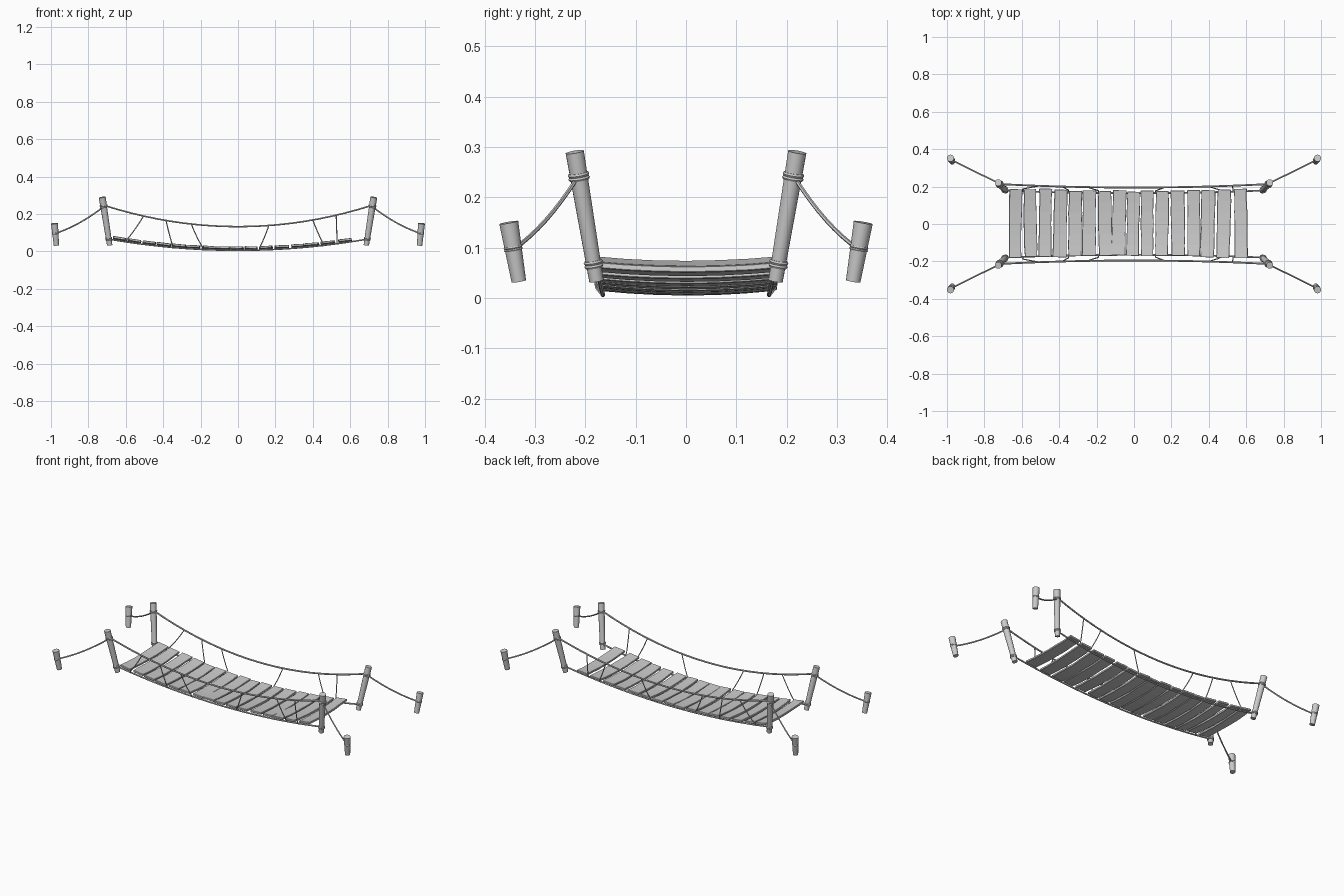
import bpy, bmesh, math, random
from mathutils import Vector, Matrix

if "Cube" in bpy.data.objects:
    bpy.data.objects.remove(bpy.data.objects["Cube"])

random.seed(4)


def smooth(ob):
    bpy.ops.object.select_all(action='DESELECT')
    ob.select_set(True)
    bpy.context.view_layer.objects.active = ob
    bpy.ops.object.shade_smooth_by_angle(angle=math.radians(40))


def add_mesh(name, bm):
    me = bpy.data.meshes.new(name)
    bm.to_mesh(me)
    bm.free()
    ob = bpy.data.objects.new(name, me)
    bpy.context.collection.objects.link(ob)
    return ob


def rope(name, pts, radius):
    cu = bpy.data.curves.new(name, 'CURVE')
    cu.dimensions = '3D'
    cu.bevel_depth = radius
    cu.bevel_resolution = 1
    cu.use_fill_caps = True
    sp = cu.splines.new('POLY')
    sp.points.add(len(pts) - 1)
    for p, co in zip(sp.points, pts):
        p.co = (*co, 1)
    ob = bpy.data.objects.new(name, cu)
    bpy.context.collection.objects.link(ob)
    bpy.ops.object.select_all(action='DESELECT')
    ob.select_set(True)
    bpy.context.view_layer.objects.active = ob
    bpy.ops.object.convert(target='MESH')
    smooth(bpy.context.object)


def pole(name, a, b, r1, r2):
    # Tapered log from a (bottom) to b (top)
    a, b = Vector(a), Vector(b)
    d = b - a
    bm = bmesh.new()
    m = Matrix.Translation((a + b) / 2) @ d.to_track_quat('Z', 'Y').to_matrix().to_4x4()
    bmesh.ops.create_cone(bm, cap_ends=True, segments=14, radius1=r1, radius2=r2,
                          depth=d.length, matrix=m)
    smooth(add_mesh(name, bm))


def lashing(name, a, b, t, radius, minor):
    # Two rope turns around a pole
    a, b = Vector(a), Vector(b)
    d = b - a
    for s in (-1, 1):
        bpy.ops.mesh.primitive_torus_add(
            major_segments=16, minor_segments=6, major_radius=radius, minor_radius=minor,
            location=a + d * t + d.normalized() * s * minor * 0.9,
            rotation=d.to_track_quat('Z', 'Y').to_euler())
        bpy.context.object.name = name
        smooth(bpy.context.object)


def hand_pt(x, sy):
    u = (x / 0.71) ** 2
    return Vector((x, sy * (0.195 + 0.018 * u), 0.133 + 0.112 * u))


def deck_pt(x, sy):
    u = (x / 0.69) ** 2
    return Vector((x, sy * (0.165 + 0.014 * u), 0.006 + 0.06 * u))


def sagging(a, b, sag, n=8):
    return [a.lerp(b, i / n) - Vector((0, 0, sag * 4 * (i / n) * (1 - i / n)))
            for i in range(n + 1)]


# Corner posts, ground stakes, lashings and guy ropes
for sx in (-1, 1):
    for sy in (-1, 1):
        pa, pb = (sx * 0.686, sy * 0.178, 0.034), (sx * 0.726, sy * 0.221, 0.29)
        pole("post", pa, pb, 0.0145, 0.0185)
        lashing("post_upper_lashing", pa, pb, 0.81, 0.0175, 0.0042)
        lashing("post_lower_lashing", pa, pb, 0.13, 0.015, 0.0042)
        sa, sb = (sx * 0.971, sy * 0.332, 0.033), (sx * 0.981, sy * 0.352, 0.15)
        pole("stake", sa, sb, 0.0145, 0.019)
        lashing("stake_lashing", sa, sb, 0.56, 0.0165, 0.0025)
        rope("guy_rope", sagging(Vector((sx * 0.718, sy * 0.215, 0.24)),
                                 Vector((sx * 0.972, sy * 0.341, 0.098)), 0.014), 0.0042)

# Handrail ropes, deck ropes and hangers on both sides
hangers = [(-0.595, -0.505), (-0.35, -0.385), (-0.19, -0.25),
           (0.115, 0.165), (0.455, 0.40), (0.53, 0.525)]
for sy in (-1, 1):
    rope("handrail_rope", [hand_pt(0.715 * i / 10, sy) for i in range(-10, 11)], 0.0048)
    rope("deck_rope", [deck_pt(0.69 * i / 10, sy) for i in range(-10, 11)], 0.0045)
    for xb, xt in hangers:
        low, top = deck_pt(xb, sy), hand_pt(xt, sy)
        out = Vector((low.x, low.y + sy * 0.012, low.z + 0.012))
        pts = [low - Vector((0, 0, 0.003))] + sagging(out, top, 0.006, 5)
        rope("hanger_rope", pts, 0.003)

# Deck planks, bowed across the width and following the sag
centres = [-0.635, -0.555, -0.475, -0.395, -0.315, -0.24, -0.155, -0.08,
           -0.005, 0.07, 0.15, 0.235, 0.32, 0.395, 0.48, 0.572]
for x in centres:
    half = 0.174 + 0.01 * (x / 0.6) ** 2 + random.uniform(-0.003, 0.003)
    w = random.uniform(0.066, 0.074)
    bm = bmesh.new()
    rings = []
    for i in range(7):
        t = i / 3 - 1
        hw = w / 2 + random.uniform(-0.002, 0.002)
        z = 0.009 * t * t
        rings.append([bm.verts.new((px, t * half, z + pz)) for px, pz in
                      ((-hw, -0.006), (hw, -0.006), (hw, 0.006), (-hw, 0.006))])
    for r, s in zip(rings, rings[1:]):
        for k in range(4):
            bm.faces.new((r[k], r[(k + 1) % 4], s[(k + 1) % 4], s[k]))
    bm.faces.new(rings[0])
    bm.faces.new(rings[-1][::-1])
    bmesh.ops.recalc_face_normals(bm, faces=bm.faces)
    ob = add_mesh("plank", bm)
    slope = math.atan(2 * 0.06 * x / 0.69 ** 2)
    ob.location = (x, 0.004 + random.uniform(-0.003, 0.003), 0.012 + 0.06 * (x / 0.69) ** 2)
    ob.rotation_euler = (0, -slope + random.uniform(-0.04, 0.04), random.uniform(-0.025, 0.025))
    bev = ob.modifiers.new("bevel", 'BEVEL')
    bev.width = 0.0015
    bev.segments = 1
